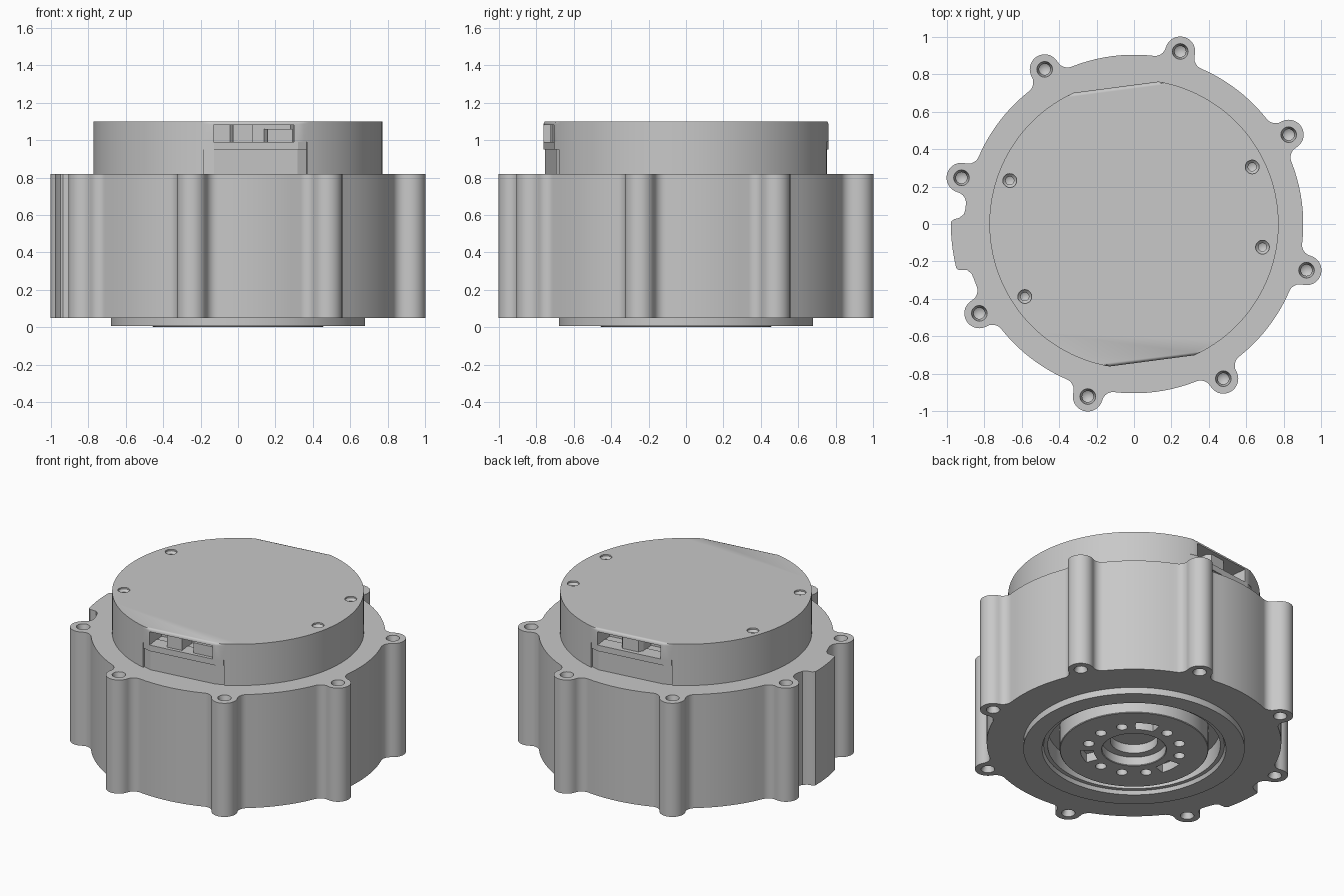
import bpy, bmesh, math
from mathutils import Matrix, Vector

old = bpy.data.objects.get("Cube")
if old:
    bpy.data.objects.remove(old, do_unlink=True)

grey = bpy.data.materials.new("machined grey")
grey.use_nodes = True
colour = (0.58, 0.58, 0.58, 1)
grey.diffuse_color = colour
grey.node_tree.nodes["Principled BSDF"].inputs["Base Color"].default_value = colour


def polar(r, deg):
    a = math.radians(deg)
    return Vector((r * math.cos(a), r * math.sin(a)))


def arc(r, start, end, n, centre=(0, 0)):
    c = Vector(centre)
    return [c + polar(r, start + (end - start) * i / n) for i in range(n + 1)]


def finish(bm, name):
    bmesh.ops.remove_doubles(bm, verts=bm.verts, dist=1e-5)
    bmesh.ops.recalc_face_normals(bm, faces=bm.faces)
    mesh = bpy.data.meshes.new(name)
    bm.to_mesh(mesh)
    bm.free()
    mesh.materials.append(grey)
    ob = bpy.data.objects.new(name, mesh)
    bpy.context.collection.objects.link(ob)
    return ob


def add_prism(bm, pts, z0, z1):
    low = [bm.verts.new((p[0], p[1], z0)) for p in pts]
    high = [bm.verts.new((p[0], p[1], z1)) for p in pts]
    n = len(pts)
    bm.faces.new(low[::-1])
    top = bm.faces.new(high)
    for i in range(n):
        j = (i + 1) % n
        bm.faces.new((low[i], low[j], high[j], high[i]))
    return top


def add_lathe(bm, profile, at=(0, 0), seg=96, closed=False):
    rings = [[bm.verts.new((at[0] + r * math.cos(2 * math.pi * i / seg),
                            at[1] + r * math.sin(2 * math.pi * i / seg), z))
              for i in range(seg)] for r, z in profile]
    pairs = list(zip(rings, rings[1:])) + ([(rings[-1], rings[0])] if closed else [])
    for a, b in pairs:
        for i in range(seg):
            j = (i + 1) % seg
            bm.faces.new((a[i], a[j], b[j], b[i]))


def prism(name, pts, z0, z1):
    bm = bmesh.new()
    add_prism(bm, pts, z0, z1)
    return finish(bm, name)


def lathe(name, profile, closed=False):
    bm = bmesh.new()
    add_lathe(bm, profile, closed=closed)
    return finish(bm, name)


def cut(target, cutter):
    cutter.hide_render = True
    mod = target.modifiers.new("cut", 'BOOLEAN')
    mod.operation, mod.solver, mod.object = 'DIFFERENCE', 'EXACT', cutter
    bpy.context.view_layer.objects.active = target
    bpy.ops.object.modifier_apply(modifier=mod.name)
    bpy.data.objects.remove(cutter, do_unlink=True)


def smooth(ob):
    bpy.ops.object.select_all(action='DESELECT')
    ob.select_set(True)
    bpy.context.view_layer.objects.active = ob
    bpy.ops.object.shade_smooth_by_angle(angle=math.radians(30))


# Housing outline: round body with eight filleted screw ears and one side bulge
R, D, EAR, FIL = 0.905, 0.955, 0.08, 0.06
beta = math.degrees(math.acos(((R + FIL) ** 2 + D ** 2 - (EAR + FIL) ** 2)
                              / (2 * (R + FIL) * D)))
fc = polar(R + FIL, beta)
gamma = math.degrees(math.atan2(fc.y, fc.x - D))
half = arc(FIL, gamma + 180, beta + 180, 8, fc)
ear = ([Vector((p.x, -p.y)) for p in half[::-1]]
       + arc(EAR, -gamma, gamma, 18, (D, 0))[1:-1] + half)
bulge = ([polar(r, a) for r, a in ((.905, 175), (.911, 176.7), (.935, 178), (.963, 178.5))]
         + arc(.979, 179.3, 194, 10)
         + [polar(r, a) for r, a in ((.968, 194.8), (.925, 195.5), (.908, 197), (.905, 199))])
outline = []
ear_angles = [30 + 45 * k for k in range(8)]
for a in ear_angles:
    rot = Matrix.Rotation(math.radians(a), 2)
    outline += [rot @ p for p in ear]
    outline += bulge if a == 165 else arc(R, a + beta, a + 45 - beta, 10)[1:-1]
housing = prism("housing", outline, 0.05, 0.82)

# Countersunk screw holes at both ends of each ear
bm = bmesh.new()
for a in ear_angles:
    c = polar(D, a)
    add_lathe(bm, [(0, .84), (.042, .84), (.042, .815), (.03, .79), (.03, .68), (0, .66)], c, 20)
    add_lathe(bm, [(0, .03), (.042, .03), (.042, .055), (.03, .08), (.03, .19), (0, .21)], c, 20)
cut(housing, finish(bm, "ear_hole_cutter"))
# Bore around the output rotor
cut(housing, lathe("bore_cutter", [(0, 0), (.53, 0), (.53, .15), (0, .15)]))
smooth(housing)

# Raised locating ring underneath
ring = lathe("locating_ring", [(.68, .006), (.68, .055), (.53, .055), (.53, .03),
                               (.555, .03), (.565, .006)], closed=True)
smooth(ring)

# Output rotor with stepped centre bore, nine bolt holes and three slots
rotor = lathe("output_rotor", [(0, .12), (.145, .12), (.145, .06), (.196, .06), (.196, .004),
                               (.2, 0), (.453, 0), (.457, .004), (.457, .16), (0, .16)])
bm = bmesh.new()
for k in range(12):
    a = 5 + 30 * k
    if k in (2, 6, 10):
        add_prism(bm, arc(.33, a - 13, a + 13, 6) + arc(.25, a + 13, a - 13, 6), -.02, .06)
    else:
        add_lathe(bm, [(0, -.02), (.034, -.02), (.034, .06), (0, .07)], polar(.288, a), 20)
cut(rotor, finish(bm, "rotor_hole_cutter"))
smooth(rotor)

# Lid with two opposite flats and a rounded top edge
LID, FLAT = 0.773, 0.738
chord = math.degrees(math.acos(FLAT / LID))
lid_pts = (arc(LID, -82.5 + chord, 97.5 - chord, 64)
           + arc(LID, 97.5 + chord, 277.5 - chord, 64))
bm = bmesh.new()
top = add_prism(bm, lid_pts, 0.815, 1.10)
bmesh.ops.bevel(bm, geom=list(top.edges), offset=.015, segments=3, profile=.5, affect='EDGES')
lid = finish(bm, "lid")

# Lid screws' countersunk holes
bm = bmesh.new()
for c in ((-.664, .232), (-.584, -.388), (.687, -.124), (.632, .305)):
    add_lathe(bm, [(0, 1.12), (.037, 1.12), (.037, 1.09), (.022, 1.075), (.022, 1.0), (0, .99)], c, 20)
cut(lid, finish(bm, "lid_hole_cutter"))


# Connector ports on both flats: u runs along the flat, n points outward
def local(angle, pts):
    n = polar(1, angle)
    t = Vector((-n.y, n.x))
    return [t * u + n * d for u, d in pts]


def rect(u0, u1, n0, n1):
    return [(u0, n0), (u1, n0), (u1, n1), (u0, n1)]


def cover(inset):
    return [(-.28, .64), (.275, .64), (.275, .719 - inset), (.226, FLAT - inset),
            (-.226, FLAT - inset), (-.28, .717 - inset)]


for side, angle in (("front", -82.5), ("back", 97.5)):
    cut(lid, prism("cover_cutter", local(angle, rect(-.282, .277, .65, .9)), .80, .99))
    cut(lid, prism("window_cutter", local(angle, rect(-.228, .206, .58, .9)), .985, 1.08))
    prism(side + "_port_cover", local(angle, cover(.008)), .815, .955)
    prism(side + "_port_lip", local(angle, cover(0)), .95, .99)
    if side == "front":
        prism("front_plug_tall", local(angle, rect(-.12, -.015, .57, .715)), .98, 1.082)
        prism("front_plug_short", local(angle, rect(.065, .2, .57, .715)), .98, 1.06)
    else:
        plug = prism("back_plug", local(angle, [(-.09, .57), (.06, .57), (.06, .68), (.04, .71),
                                                (-.07, .71), (-.09, .68)]), .98, 1.082)
smooth(lid)
